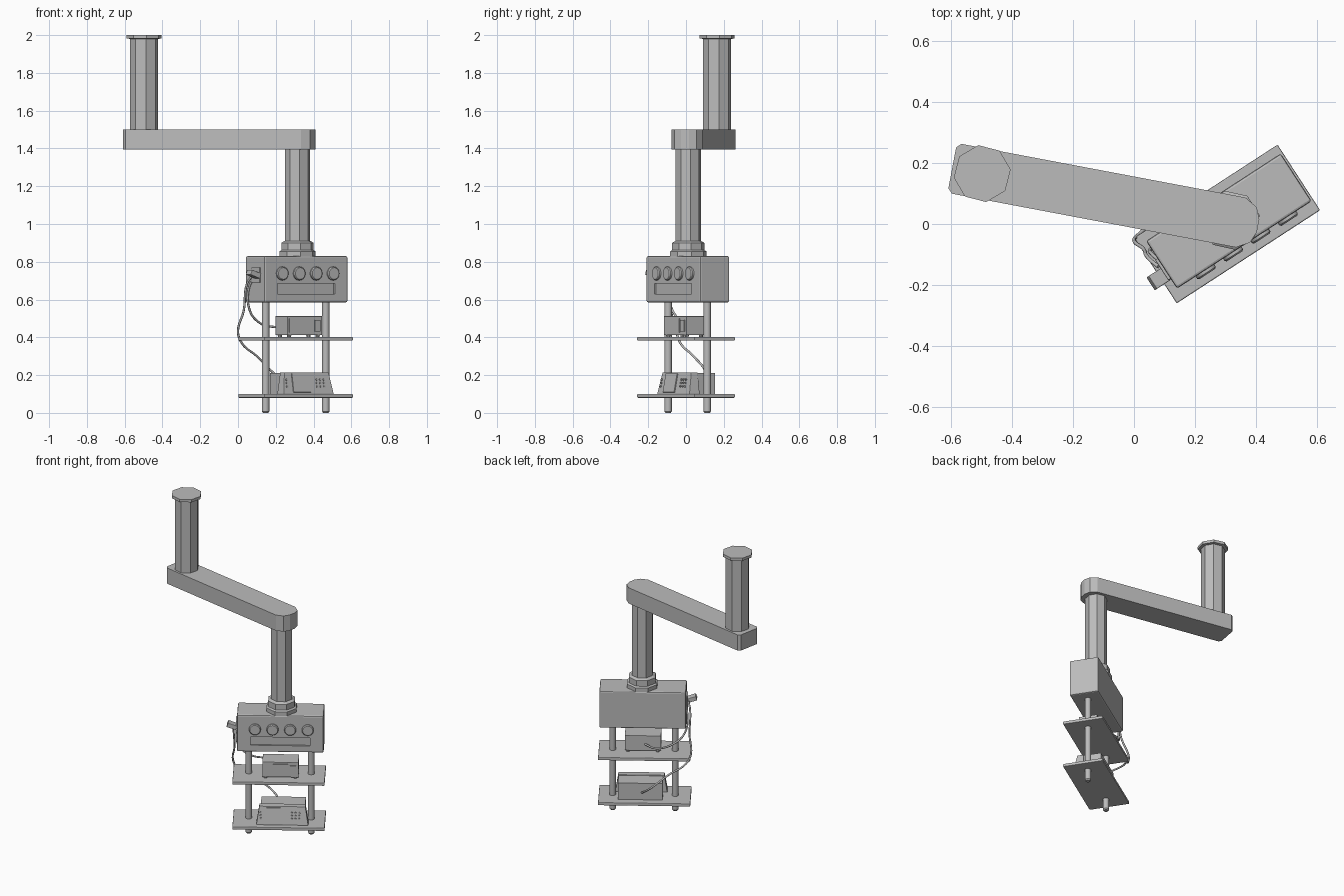
import bpy, bmesh
from math import radians, cos, sin, pi
from mathutils import Matrix, Vector

old = bpy.data.objects.get("Cube")
if old:
    bpy.data.objects.remove(old)

grey = bpy.data.materials.new("plain grey")
grey.use_nodes = True
GREY = (0.5, 0.5, 0.5, 1)
grey.diffuse_color = GREY
grey.node_tree.nodes["Principled BSDF"].inputs["Base Color"].default_value = GREY

# Local frames: the arm hangs from the upper pivot, the unit turns below the lower one
UPPER = Vector((-0.497, 0.165, 0))
LOWER = Vector((0.315, 0.012, 0))
ARM = Matrix.Translation(UPPER) @ Matrix.Rotation(radians(-10.7), 4, 'Z')
UNIT = Matrix.Translation((0.305, 0.0, 0)) @ Matrix.Rotation(radians(33), 4, 'Z')


def finish(name, bm, frame=Matrix(), bevel=0, smooth=False):
    bmesh.ops.recalc_face_normals(bm, faces=bm.faces)
    bm.transform(frame)
    mesh = bpy.data.meshes.new(name)
    bm.to_mesh(mesh)
    bm.free()
    mesh.materials.append(grey)
    ob = bpy.data.objects.new(name, mesh)
    bpy.context.collection.objects.link(ob)
    if bevel:
        mod = ob.modifiers.new("edge", 'BEVEL')
        mod.width, mod.segments = bevel, 2
    if smooth:
        bpy.ops.object.select_all(action='DESELECT')
        ob.select_set(True)
        bpy.context.view_layer.objects.active = ob
        bpy.ops.object.shade_smooth_by_angle(angle=radians(35))
    return ob


def box(name, u, v, z, frame=UNIT, bevel=0):
    """Box between pairs of limits along the frame's axes."""
    bm = bmesh.new()
    bmesh.ops.create_cube(bm, size=1)
    for vert in bm.verts:
        vert.co = [lo + (hi - lo) * (c + 0.5) for c, (lo, hi) in zip(vert.co, (u, v, z))]
    return finish(name, bm, frame, bevel)


def prism(name, outline, z0, z1, frame, bevel=0):
    bm = bmesh.new()
    face = bm.faces.new([bm.verts.new((x, y, z0)) for x, y in outline])
    top = bmesh.ops.extrude_face_region(bm, geom=[face])["geom"]
    bmesh.ops.translate(bm, vec=(0, 0, z1 - z0), verts=[g for g in top if isinstance(g, bmesh.types.BMVert)])
    return finish(name, bm, frame, bevel)


def turned(name, profile, sides, frame, turn=0, smooth=False):
    """Closed solid from (radius, height) rings about the frame's z axis."""
    bm = bmesh.new()
    rings = []
    for r, z in profile:
        angles = [radians(turn) + 2 * pi * i / sides for i in range(sides)]
        rings.append([bm.verts.new((r * cos(a), r * sin(a), z)) for a in angles])
    for lo, hi in zip(rings, rings[1:]):
        for i in range(sides):
            j = (i + 1) % sides
            bm.faces.new((lo[i], lo[j], hi[j], hi[i]))
    bm.faces.new(rings[0][::-1])
    bm.faces.new(rings[-1])
    return finish(name, bm, frame, smooth=smooth)


def cable(name, points, radius=0.006):
    curve = bpy.data.curves.new(name, 'CURVE')
    curve.dimensions = '3D'
    curve.bevel_depth, curve.bevel_resolution, curve.resolution_u = radius, 2, 6
    curve.use_fill_caps = True
    spline = curve.splines.new('BEZIER')
    spline.bezier_points.add(len(points) - 1)
    for bp, p in zip(spline.bezier_points, points):
        bp.co = p
        bp.handle_left_type = bp.handle_right_type = 'AUTO'
    curve.materials.append(grey)
    bpy.context.collection.objects.link(bpy.data.objects.new(name, curve))


def facing(u, v, z):
    """Frame on a front face of the unit, its z axis pointing forward."""
    return UNIT @ Matrix.Translation((u, v, z)) @ Matrix.Rotation(pi / 2, 4, 'X')


# Ceiling column with its mounting cap
turned("ceiling_column", [(0.075, 1.5), (0.075, 1.98), (0.094, 1.982), (0.094, 2.0)],
       8, Matrix.Translation(UPPER), 8)

# Horizontal arm: chamfered square end, faceted round end
SPAN, HALF = (LOWER - UPPER).length, 0.083
outline = [(-0.085, HALF), (-0.1, HALF - 0.015), (-0.1, 0.015 - HALF), (-0.085, -HALF)]
outline += [(SPAN + 0.035 + 0.06 * cos(a), HALF * sin(a))
            for a in (radians(d) for d in (-90, -45, -15, 15, 45, 90))]
prism("arm", outline, 1.395, 1.5, ARM)

# Drop column and flange
turned("drop_column", [(0.068, 0.9), (0.068, 1.4)], 8, Matrix.Translation(LOWER), 10)
turned("column_flange", [(0.098, 0.825), (0.098, 0.855), (0.087, 0.862), (0.087, 0.9), (0.07, 0.91)],
       8, Matrix.Translation(LOWER), 10)

# Supply box with a recessed slot panel
body = box("supply_box", (-0.253, 0.273), (-0.088, 0.098), (0.585, 0.83), bevel=0.008)
cutter = box("slot_cutter", (-0.17, 0.19), (-0.11, -0.078), (0.63, 0.685))
cutter.hide_render = cutter.hide_viewport = True
cut = body.modifiers.new("slot", 'BOOLEAN')
cut.operation, cut.object, cut.solver = 'DIFFERENCE', cutter, 'EXACT'

# Round outlets along the box front
for i in range(4):
    turned(f"outlet_{i + 1}", [(0.036, -0.005), (0.036, 0.009), (0.031, 0.014)], 20,
           facing(-0.144 + i * 0.107, -0.088, 0.738), smooth=True)

# Shelves and the two poles through them
for name, top in (("upper_shelf", 0.402), ("lower_shelf", 0.1)):
    box(name, (-0.28, 0.28), (-0.128, 0.128), (top - 0.02, top), bevel=0.004)
for name, u in (("left_pole", 0.195), ("right_pole", -0.185)):
    turned(name, [(0.014, 0), (0.02, 0.008), (0.02, 0.6)], 12,
           UNIT @ Matrix.Translation((u, 0.007, 0)), smooth=True)

# Small monitor on the upper shelf
box("monitor", (-0.1, 0.12), (-0.075, 0.043), (0.412, 0.512), bevel=0.002)
box("monitor_screen", (-0.09, 0.055), (-0.079, -0.07), (0.425, 0.5))
box("monitor_buttons", (0.07, 0.105), (-0.082, -0.07), (0.43, 0.492))
for u in (-0.08, 0.1):
    for v in (-0.06, 0.03):
        turned("monitor_foot", [(0.01, 0.4), (0.012, 0.415)], 10, UNIT @ Matrix.Translation((u, v, 0)))

# Console on the lower shelf: tapered front part and a plain rear case
box("console_case", (-0.11, 0.16), (-0.04, 0.08), (0.098, 0.21))
bm = bmesh.new()
bmesh.ops.create_cube(bm, size=1)
for vert in bm.verts:
    high = vert.co.z > 0
    half = 0.14 if high else 0.158
    front = -0.072 if high else -0.095
    vert.co = (0.022 + 2 * half * vert.co.x, front if vert.co.y < 0 else -0.03, 0.215 if high else 0.1)
finish("console_front", bm, UNIT, bevel=0.003)

# Ports and knobs along the sloped console face
for row, z in enumerate((0.14, 0.158, 0.176)):
    depth = -0.095 + 0.2 * (z - 0.1)
    for u in (-0.11, 0.08, 0.102, 0.125):
        turned("console_port", [(0.006, -0.004), (0.006, 0.005)], 8, facing(u, depth, z))
bm = bmesh.new()
bmesh.ops.create_cube(bm, size=1)
bm.transform(UNIT @ Matrix.Translation((-0.02, -0.084, 0.158)) @ Matrix.Rotation(radians(-11.3), 4, 'X')
             @ Matrix.Diagonal((0.11, 0.01, 0.1, 1)))
finish("console_panel", bm)

# Plug block on the side of the box and its two cables
box("socket_plate", (-0.262, -0.25), (-0.05, 0.03), (0.69, 0.77), bevel=0.003)
tilt = UNIT @ Matrix.Translation((-0.285, -0.028, 0.735)) @ Matrix.Rotation(radians(20), 4, 'Y')
box("plug", (-0.03, 0.03), (-0.025, 0.025), (-0.014, 0.014), tilt, bevel=0.003)
cable("long_cable", [(0.08, -0.14, 0.73), (0.05, -0.115, 0.69), (0.03, -0.08, 0.54), (0.0, -0.052, 0.43),
                     (0.02, -0.03, 0.37), (0.1, 0.04, 0.3), (0.19, 0.105, 0.21), (0.27, 0.08, 0.15)])
cable("short_cable", [(0.1, -0.13, 0.73), (0.06, -0.1, 0.67), (0.06, -0.075, 0.55), (0.11, -0.02, 0.48),
                      (0.19, 0.045, 0.455), (0.28, 0.035, 0.455)])
